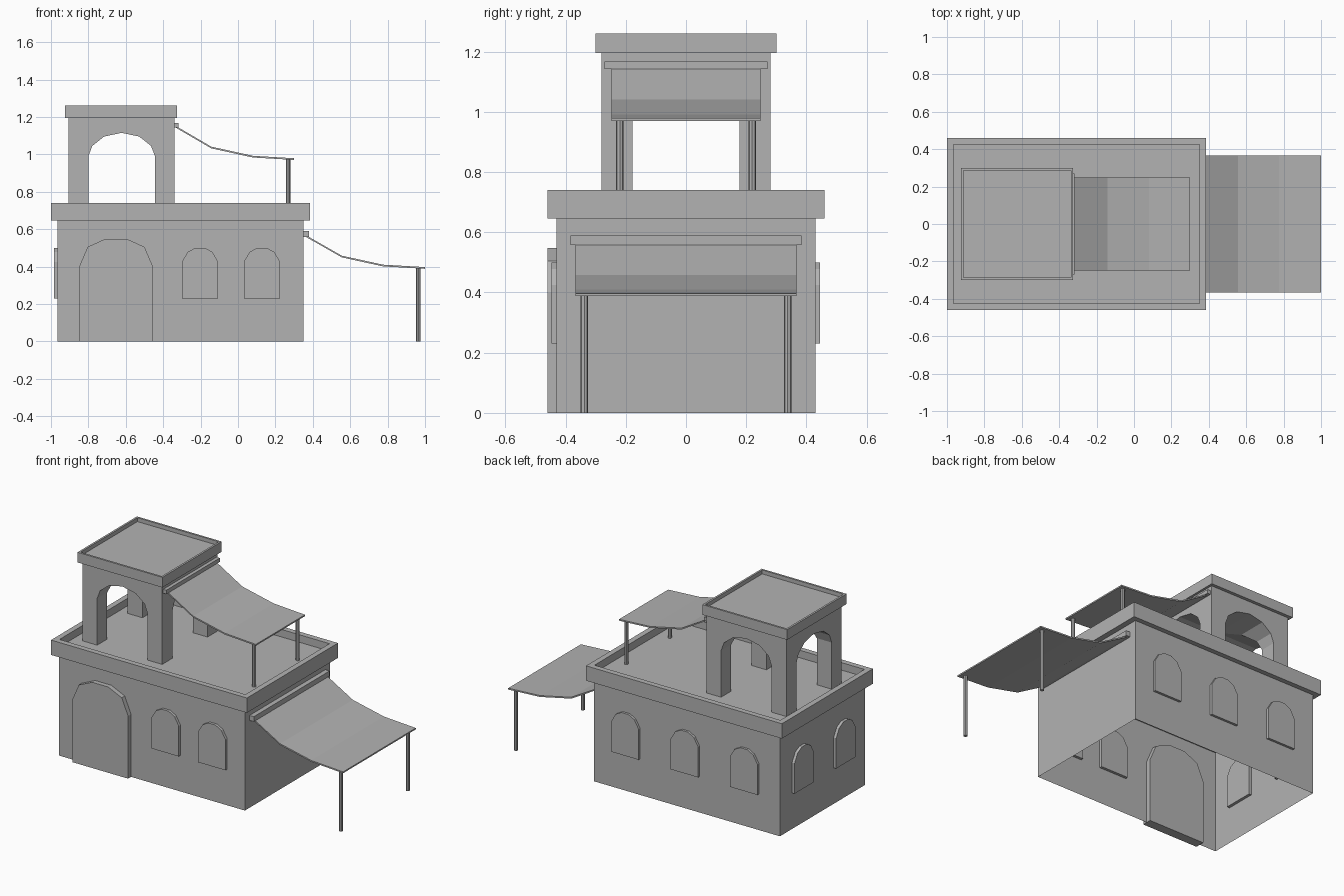
import bpy, bmesh
from mathutils import Vector, Matrix
from math import pi

cube = bpy.data.objects.get("Cube")
if cube:
    bpy.data.objects.remove(cube, do_unlink=True)

plaster = bpy.data.materials.new("plain grey")
plaster.use_nodes = True
GREY = (0.45, 0.45, 0.45, 1)
plaster.diffuse_color = GREY
plaster.node_tree.nodes["Principled BSDF"].inputs["Base Color"].default_value = GREY


def finish(name, bm):
    bmesh.ops.recalc_face_normals(bm, faces=bm.faces)
    mesh = bpy.data.meshes.new(name)
    bm.to_mesh(mesh)
    bm.free()
    mesh.materials.append(plaster)
    obj = bpy.data.objects.new(name, mesh)
    bpy.context.collection.objects.link(obj)
    return obj


def box_bm(x, y, z):
    bm = bmesh.new()
    centre = Vector((sum(x) / 2, sum(y) / 2, sum(z) / 2))
    size = (x[1] - x[0], y[1] - y[0], z[1] - z[0])
    bmesh.ops.create_cube(bm, size=1, matrix=Matrix.Translation(centre) @ Matrix.Diagonal((*size, 1)))
    return bm


def box(name, x, y, z):
    return finish(name, box_bm(x, y, z))


def roof_tray(name, x, y, z, rim, depth):
    """Slab whose top is inset and sunk to leave a raised rim."""
    bm = box_bm(x, y, z)
    top = max(bm.faces, key=lambda f: f.calc_center_median().z)
    bmesh.ops.inset_region(bm, faces=[top], thickness=rim)
    low = bmesh.ops.extrude_face_region(bm, geom=[top])["geom"]
    bmesh.ops.translate(bm, vec=(0, 0, -depth), verts=[v for v in low if isinstance(v, bmesh.types.BMVert)])
    bmesh.ops.delete(bm, geom=[top], context="FACES")
    return finish(name, bm)


def prism(name, outline, thickness, place):
    """Extrude an (x, z) outline evenly about y = 0, then place it."""
    bm = bmesh.new()
    face = bm.faces.new([bm.verts.new((x, -thickness / 2, z)) for x, z in outline])
    ext = bmesh.ops.extrude_face_region(bm, geom=[face])["geom"]
    bmesh.ops.translate(bm, vec=(0, thickness, 0), verts=[v for v in ext if isinstance(v, bmesh.types.BMVert)])
    bmesh.ops.transform(bm, matrix=place, verts=bm.verts)
    return finish(name, bm)


def arch(bottom, half):
    """Mirror one side of an arch, listed from the springing to the crown."""
    left = [(-x, z) for x, z in half]
    right = [(x, z) for x, z in reversed(half) if x > 0]
    return [(-half[0][0], bottom)] + left + right + [(half[0][0], bottom)]


def at(x, y, turn=0):
    return Matrix.Translation((x, y, 0)) @ Matrix.Rotation(turn, 4, "Z")


# Main building: open underneath, with a parapet roof
bm = box_bm((-0.965, 0.35), (-0.43, 0.43), (0, 0.645))
bmesh.ops.delete(bm, geom=[f for f in bm.faces if abs(f.normal.z) > 0.9], context="FACES_ONLY")
finish("building_walls", bm)
roof_tray("building_roof", (-1, 0.385), (-0.46, 0.46), (0.645, 0.74), 0.05, 0.048)

# Door and window panels pass through the walls
door = arch(0, [(0.197, 0.40), (0.152, 0.505), (0.057, 0.548)])
prism("door", door, 0.06, at(-0.652, -0.43))
window = arch(0.23, [(0.097, 0.425), (0.066, 0.478), (0.025, 0.5)])
for i, x in enumerate((-0.203, 0.128)):
    prism(f"front_window_{i + 1}", window, 0.034, at(x, -0.43))
for i, x in enumerate((-0.72, -0.30, 0.12)):
    prism(f"back_window_{i + 1}", window, 0.03, at(x, 0.43))
for i, y in enumerate((-0.21, 0.21)):
    prism(f"side_window_{i + 1}", window, 0.036, at(-0.965, y, pi / 2))

# Tower: a block tunnelled by two crossing arches
tower = box("tower", (-0.905, -0.34), (-0.28, 0.28), (0.69, 1.195))
opening = arch(0.6, [(0.178, 0.99), (0.157, 1.045), (0.094, 1.095), (0, 1.115)])
cutters = [prism(f"arch_cutter_{i}", opening, 1, at(-0.622, 0, turn)) for i, turn in enumerate((0, pi / 2))]
bpy.context.view_layer.objects.active = tower
for cutter in cutters:
    cutter.hide_render = True
    mod = tower.modifiers.new("arch", "BOOLEAN")
    mod.operation, mod.solver, mod.object = "DIFFERENCE", "EXACT", cutter
    bpy.ops.object.modifier_apply(modifier=mod.name)
    bpy.data.objects.remove(cutter, do_unlink=True)
roof_tray("tower_roof", (-0.925, -0.325), (-0.30, 0.30), (1.195, 1.26), 0.018, 0.025)


# Awnings: wall bar, sagging cloth and two poles
def awning(name, bar_x, bar_z, bar_half, cloth, half, pole_x, pole_y, base):
    box(f"{name}_bar", bar_x, (-bar_half, bar_half), bar_z)
    sheet = cloth + [(x, z - 0.009) for x, z in reversed(cloth)]
    prism(f"{name}_cloth", sheet, half * 2, at(0, 0))
    top = cloth[-1][1] - 0.004
    for side, y in (("left", pole_y), ("right", -pole_y)):
        bm = bmesh.new()
        place = Matrix.Translation((pole_x, y, (base + top) / 2))
        bmesh.ops.create_cone(bm, cap_ends=True, segments=8, radius1=0.012, radius2=0.012,
                              depth=top - base, matrix=place)
        finish(f"{name}_{side}_pole", bm)


awning("lower_awning", (0.345, 0.38), (0.558, 0.59), 0.383,
       [(0.355, 0.572), (0.555, 0.458), (0.775, 0.41), (1.0, 0.397)], 0.367, 0.965, 0.338, 0)
awning("upper_awning", (-0.345, -0.318), (1.143, 1.168), 0.27,
       [(-0.335, 1.153), (-0.143, 1.041), (0.08, 0.992), (0.3, 0.979)], 0.248, 0.268, 0.22, 0.69)
